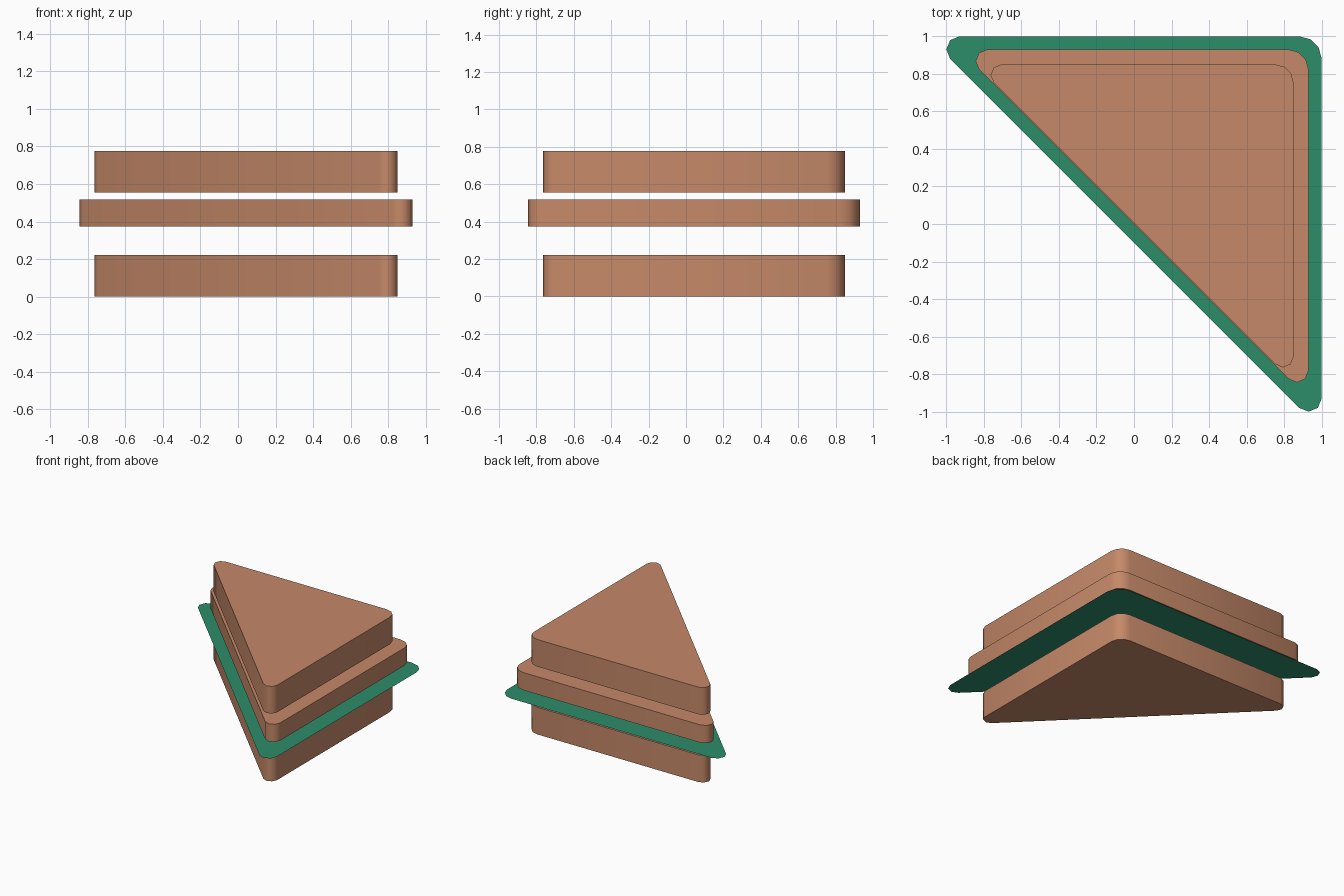
import bpy, bmesh
from math import radians, cos, sin

cube = bpy.data.objects.get("Cube")
if cube:
    bpy.data.objects.remove(cube, do_unlink=True)


def material(name, rgb):
    m = bpy.data.materials.new(name)
    m.use_nodes = True
    m.diffuse_color = (*rgb, 1)
    m.node_tree.nodes["Principled BSDF"].inputs["Base Color"].default_value = (*rgb, 1)
    return m


bread = material("toasted bread brown", (0.56, 0.25, 0.14))
green = material("lettuce green", (0.026, 0.27, 0.147))

# Rounded right triangle: corner centre x, y, radius, first angle, angle step
CORNERS = [(0.88, 0.88, 0.12, 0, 30),
           (-0.93, 0.93, 0.07, 90, 45),
           (0.93, -0.93, 0.07, 225, 45)]


def outline(scale):
    shift = 0.043 if scale < 1 else 0
    pts = []
    for cx, cy, r, start, step in CORNERS:
        for i in range(4):
            a = radians(start + i * step)
            pts.append((shift + scale * (cx + r * cos(a)),
                        shift + scale * (cy + r * sin(a))))
    return pts


def layer(name, scale, bottom, height, mat):
    """Triangular sheet, raised into a slab when it has a height."""
    bm = bmesh.new()
    face = bm.faces.new([bm.verts.new((x, y, bottom)) for x, y in outline(scale)])
    if height:
        top = bmesh.ops.extrude_face_region(bm, geom=[face])["geom"]
        bmesh.ops.translate(bm, vec=(0, 0, height),
                            verts=[g for g in top if isinstance(g, bmesh.types.BMVert)])
        bmesh.ops.recalc_face_normals(bm, faces=bm.faces[:])
    mesh = bpy.data.meshes.new(name)
    bm.to_mesh(mesh)
    bm.free()
    mesh.materials.append(mat)
    ob = bpy.data.objects.new(name, mesh)
    bpy.context.collection.objects.link(ob)
    bpy.ops.object.select_all(action='DESELECT')
    ob.select_set(True)
    bpy.context.view_layer.objects.active = ob
    bpy.ops.object.shade_smooth_by_angle(angle=radians(60))


# Stack from bottom to top
layer("bottom_bread", 0.807, 0, 0.222, bread)
layer("lettuce_sheet", 1, 0.315, 0, green)
layer("middle_filling", 0.887, 0.373, 0.145, bread)
layer("top_bread", 0.807, 0.555, 0.222, bread)
